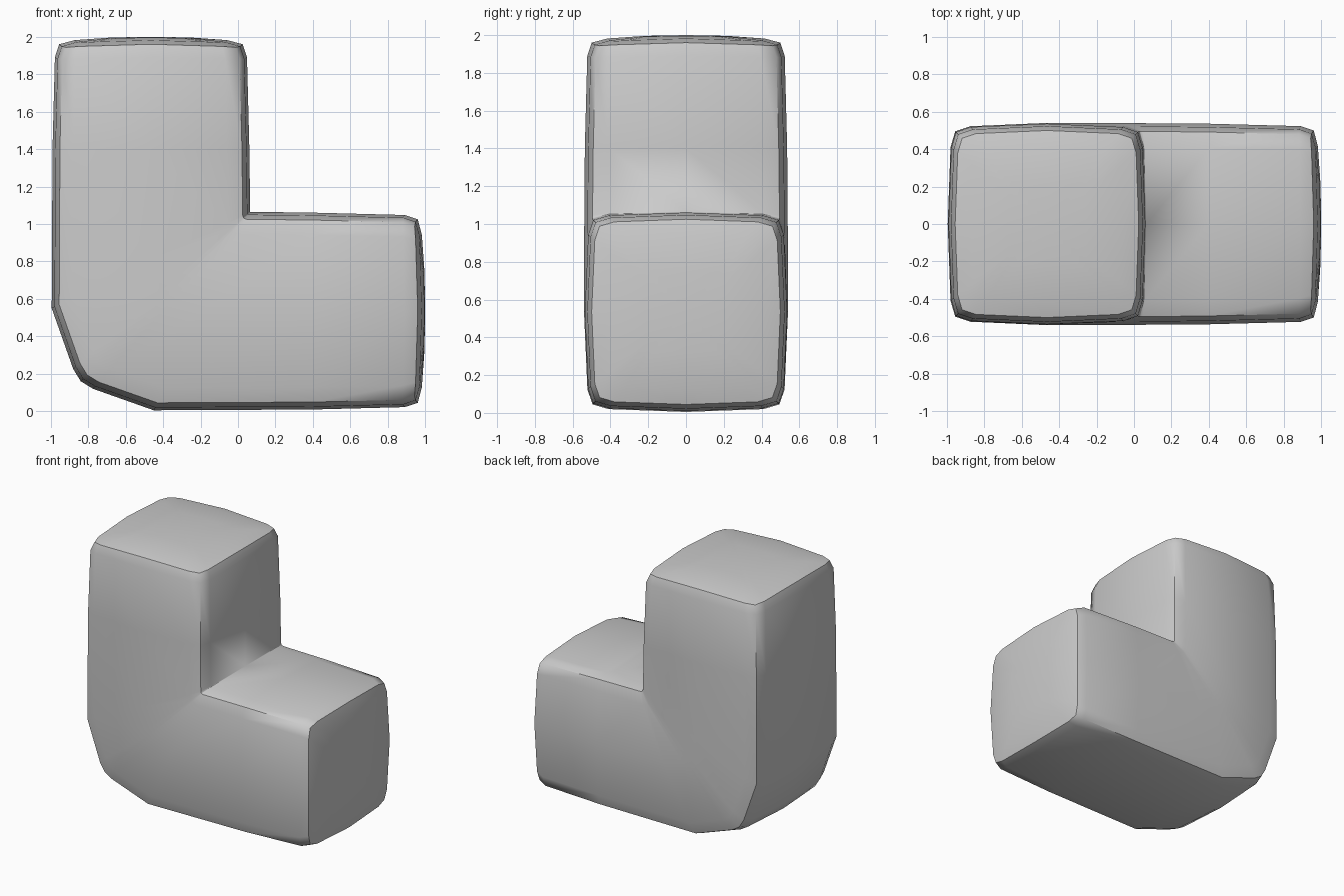
import bpy, bmesh

if "Cube" in bpy.data.objects:
    bpy.data.objects.remove(bpy.data.objects["Cube"])

# Rounded, slightly bulging square cross-section (u across the arm, y depth)
corner = [(0.53, 0.0), (0.515, 0.41), (0.49, 0.495), (0.41, 0.522)]
quad = corner + [(0.0, 0.54)]
section = quad[:]
section += [(-u, y) for u, y in reversed(quad[:-1])]
section += [(-u, -y) for u, y in quad[1:]]
section += [(u, -y) for u, y in reversed(quad[1:-1])]

CENTRE = 0.535          # arm centre, measured from the outer faces
CREASE = 1.065          # inner corner of the bend


def straight_ring(z, scale, dome=0.0):
    """Section across the upright arm; dome lowers the corners."""
    return [(CENTRE + u * scale, y * scale,
             z - dome * min(abs(u * scale), abs(y * scale)) ** 2)
            for u, y in section]


def bend_ring(u_out, z_out):
    """Section fanned around the inner crease to an outer point."""
    pts = []
    for u, y in section:
        t = (0.53 - u) / 1.06
        pts.append((CREASE + t * (u_out - CREASE), y,
                    CREASE + t * (z_out - CREASE)))
    return pts


# Upright half of the elbow, from the top end down to the mitre
half = [straight_ring(1.996, 0.40, 0.1),
        straight_ring(1.982, 0.77, 0.1),
        straight_ring(1.96, 0.925, 0.08),
        straight_ring(1.89, 0.968, 0.04),
        straight_ring(1.40, 0.992),
        bend_ring(0.005, 0.55),
        bend_ring(0.12, 0.225)]
mitre = bend_ring(0.16, 0.16)

# The horizontal half is the same shape with the two axes swapped
swapped = [[(z, y, u) for u, y, z in ring] for ring in reversed(half)]
rings = half + [mitre] + swapped

bm = bmesh.new()
loops = [[bm.verts.new((u - 1, y, z)) for u, y, z in ring] for ring in rings]
n = len(section)
for a, b in zip(loops, loops[1:]):
    for i in range(n):
        j = (i + 1) % n
        bm.faces.new((a[i], a[j], b[j], b[i]))

# Domed end caps
for loop, tip in ((loops[0], (CENTRE - 1, 0, 2.0)),
                  (loops[-1], (1.0, 0, CENTRE))):
    top = bm.verts.new(tip)
    for i in range(n):
        bm.faces.new((loop[i], loop[(i + 1) % n], top))

bmesh.ops.remove_doubles(bm, verts=bm.verts, dist=0.0005)
bmesh.ops.recalc_face_normals(bm, faces=bm.faces)
mesh = bpy.data.meshes.new("elbow_block")
bm.to_mesh(mesh)
bm.free()
elbow = bpy.data.objects.new("elbow_block", mesh)
bpy.context.collection.objects.link(elbow)

# Smooth shading, keeping the inner crease sharp
bpy.context.view_layer.objects.active = elbow
elbow.select_set(True)
bpy.ops.object.shade_smooth_by_angle(angle=0.9)
